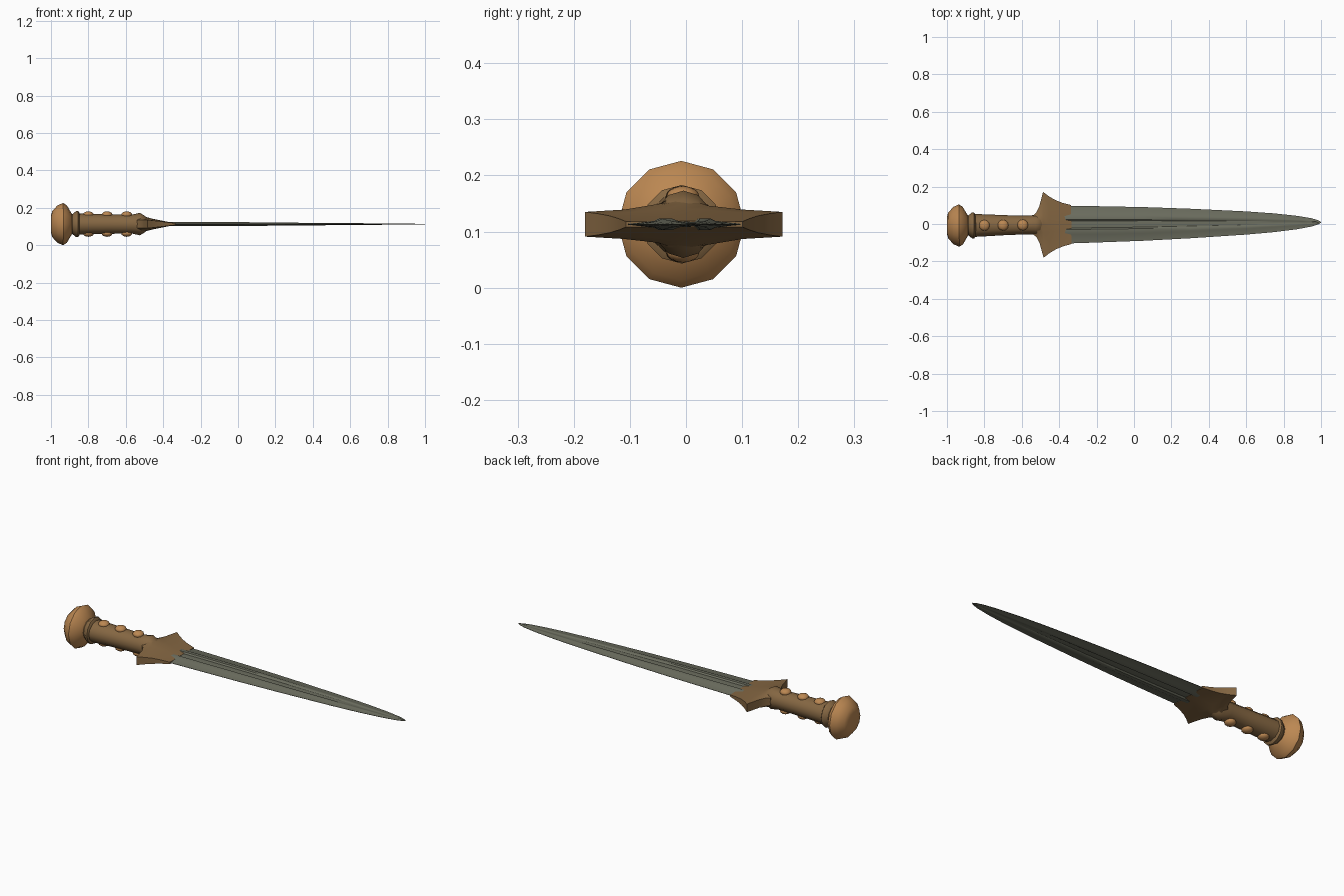
import bpy, bmesh, math
from mathutils import Matrix

if "Cube" in bpy.data.objects:
    bpy.data.objects.remove(bpy.data.objects["Cube"])

AXIS_Z = 0.113
# the sword lies along x with a very slight turn
PLACE = Matrix.Translation((0, 0, AXIS_Z)) @ Matrix.Rotation(0.009, 4, 'Z')


def material(name, rgb):
    m = bpy.data.materials.new(name)
    m.diffuse_color = (*rgb, 1)
    m.use_nodes = True
    m.node_tree.nodes["Principled BSDF"].inputs["Base Color"].default_value = m.diffuse_color
    return m


bronze = material("bright bronze", (0.50, 0.245, 0.085))
brown = material("dull bronze", (0.235, 0.135, 0.055))
steel = material("grey steel", (0.15, 0.155, 0.115))


def finish(name, bm, mat, angle=40):
    bmesh.ops.recalc_face_normals(bm, faces=bm.faces)
    bm.transform(PLACE)
    me = bpy.data.meshes.new(name)
    bm.to_mesh(me)
    bm.free()
    me.materials.append(mat)
    ob = bpy.data.objects.new(name, me)
    bpy.context.collection.objects.link(ob)
    bpy.ops.object.select_all(action='DESELECT')
    bpy.context.view_layer.objects.active = ob
    ob.select_set(True)
    bpy.ops.object.shade_smooth_by_angle(angle=math.radians(angle))
    return ob


def loft(name, rings, mat, angle=40):
    """Skin a row of equal-length point rings and cap both ends."""
    bm = bmesh.new()
    vs = [[bm.verts.new(p) for p in r] for r in rings]
    n = len(vs[0])
    for a, b in zip(vs, vs[1:]):
        for i in range(n):
            bm.faces.new((a[i], a[(i + 1) % n], b[(i + 1) % n], b[i]))
    bm.faces.new(vs[0])
    bm.faces.new(vs[-1])
    return finish(name, bm, mat, angle)


def oval(x, ry, rz, n=12):
    return [(x, ry * math.sin(2 * math.pi * i / n), rz * math.cos(2 * math.pi * i / n))
            for i in range(n)]


def mirrored(x, half):
    """Ring from upper half-profile (y, z), y falling from edge to 0."""
    top = half + [(-y, z) for y, z in reversed(half[:-1])]
    return [(x, y, z) for y, z in top] + [(x, y, -z) for y, z in reversed(top)]


# pommel
loft("pommel", [oval(x, r, r) for x, r in
                [(-1, 0.045), (-0.993, 0.07), (-0.965, 0.1), (-0.935, 0.113),
                 (-0.915, 0.1), (-0.895, 0.066), (-0.885, 0.05)]], bronze, 50)

# collar between pommel and grip
loft("collar", [oval(x, r, r) for x, r in
                [(-0.9, 0.055), (-0.885, 0.054), (-0.865, 0.07),
                 (-0.855, 0.07), (-0.845, 0.055)]], brown)

# grip, flaring slightly at each end
loft("grip", [oval(x, ry, rz) for x, ry, rz in
              [(-0.87, 0.062, 0.057), (-0.78, 0.058, 0.054), (-0.68, 0.053, 0.052),
               (-0.57, 0.05, 0.05), (-0.525, 0.053, 0.06), (-0.5, 0.053, 0.045),
               (-0.48, 0.04, 0.03)]], brown)

# rivets on both faces of the grip
for side, word in ((1, "top"), (-1, "bottom")):
    for i, x in enumerate((-0.8, -0.7, -0.595)):
        bm = bmesh.new()
        bmesh.ops.create_uvsphere(bm, u_segments=12, v_segments=8, radius=1)
        bm.transform(Matrix.Translation((x, 0, side * 0.05))
                     @ Matrix.Diagonal((0.029, 0.029, 0.018, 1)))
        finish(f"rivet_{word}_{i + 1}", bm, bronze, 50)

# guard: x, half width, middle height, edge height
loft("guard", [mirrored(x, [(w, e), (w * 0.6, e + (c - e) * 0.3),
                            (w * 0.25, e + (c - e) * 0.8), (0, c)])
               for x, w, c, e in
               [(-0.54, 0.05, 0.05, 0.02), (-0.522, 0.066, 0.056, 0.022),
                (-0.505, 0.1, 0.044, 0.022), (-0.485, 0.176, 0.036, 0.022),
                (-0.455, 0.153, 0.028, 0.019), (-0.42, 0.132, 0.021, 0.015),
                (-0.38, 0.116, 0.013, 0.01), (-0.335, 0.104, 0.006, 0.005)]], brown)

# blade: two raised ribs beside a shallow central channel
rings = []
for x, w, t, r in [(-0.4, 0.102, 1, 1), (-0.2, 0.097, 1, 1), (0.05, 0.09, 0.95, 0.95),
                   (0.3, 0.079, 0.7, 0.8), (0.6, 0.062, 0.5, 0.62), (0.75, 0.05, 0.35, 0.45),
                   (0.87, 0.036, 0.25, 0.33), (0.95, 0.022, 0.17, 0.2),
                   (0.985, 0.011, 0.12, 0.1), (1.0, 0.002, 0.08, 0.015)]:
    rings.append(mirrored(x, [(w, 0.0008), (0.054 * r, 0.006 * t), (0.045 * r, 0.0105 * t),
                              (0.026 * r, 0.0105 * t), (0.018 * r, 0.004 * t), (0, 0.005 * t)]))
loft("blade", rings, steel, 35)
